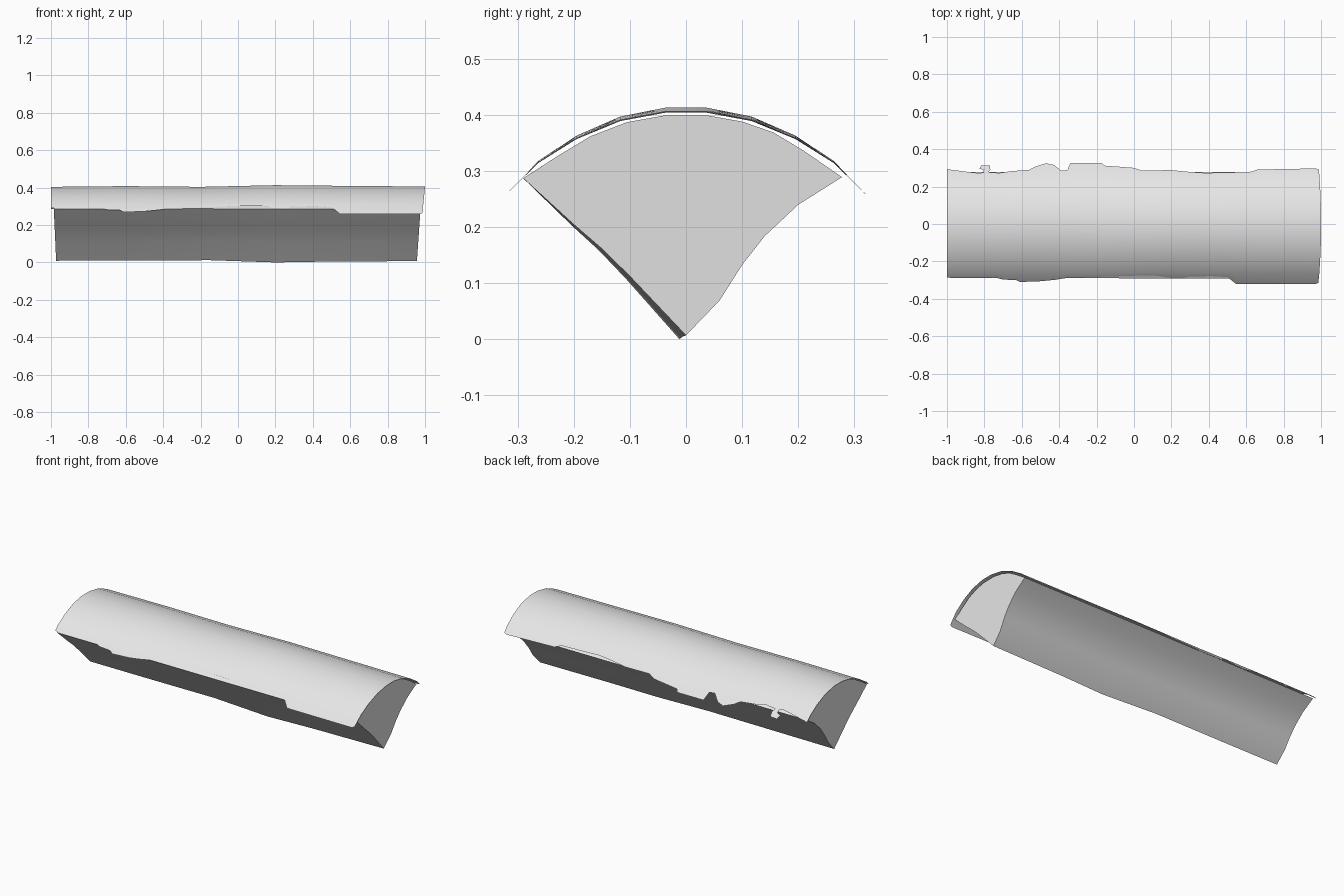
import bpy, bmesh

if "Cube" in bpy.data.objects:
    bpy.data.objects.remove(bpy.data.objects["Cube"])

wood = bpy.data.materials.new("pale grey wood")
wood.diffuse_color = (0.8, 0.8, 0.8, 1)
wood.use_nodes = True
wood.node_tree.nodes["Principled BSDF"].inputs["Base Color"].default_value = wood.diffuse_color


def lerp(table, x):
    """Piecewise linear lookup in a list of (x, value), extended at the ends."""
    i = 0
    while i < len(table) - 2 and x > table[i + 1][0]:
        i += 1
    (x0, v0), (x1, v1) = table[i], table[i + 1]
    return v0 + (v1 - v0) * (x - x0) / (x1 - x0)


def finish(bm, name, angle):
    me = bpy.data.meshes.new(name)
    bm.to_mesh(me)
    bm.free()
    me.materials.append(wood)
    ob = bpy.data.objects.new(name, me)
    bpy.context.collection.objects.link(ob)
    bpy.ops.object.select_all(action='DESELECT')
    ob.select_set(True)
    bpy.context.view_layer.objects.active = ob
    bpy.ops.object.shade_smooth_by_angle(angle=angle)
    return ob


# split wood wedge: quarter-log section lofted along x
SECTION = [(0, .008), (.06, .07), (.10, .133), (.14, .184), (.20, .24), (.278, .289),
           (.21, .336), (.155, .369), (.10, .388), (.038, .399), (-.038, .399),
           (-.105, .387), (-.17, .362), (-.23, .326), (-.29, .287),
           (-.20, .205), (-.15, .162), (-.10, .113)]
APEX_SHIFT = [(-1, 0, .001), (-.6, -.002, .002), (-.15, -.003, .004), (.2, -.012, -.008),
              (.5, -.006, -.003), (1, 0, -.001)]
bm = bmesh.new()
rings = []
for x, dy, dz in APEX_SHIFT:
    ring = []
    for y, z in SECTION:
        px = x
        if x == -1:
            px = -.972 - .045 * z          # slanted sawn ends
        elif x == 1:
            px = .956 + .07 * z
        w = max(0, 1 - z / .29)            # only the split edge wanders
        ring.append(bm.verts.new((px, y + dy * w, z + dz * w)))
    rings.append(ring)
n = len(SECTION)
for a, b in zip(rings, rings[1:]):
    for i in range(n):
        bm.faces.new((a[i], a[(i + 1) % n], b[(i + 1) % n], b[i]))
bm.faces.new(rings[0])
bm.faces.new(rings[-1])
bmesh.ops.recalc_face_normals(bm, faces=bm.faces)
finish(bm, "split_wood", 0.7)

# bark sheet: arc over the wedge with ragged long edges
ARC = [(.0, .413), (.036, .413), (.117, .397), (.195, .363), (.263, .318), (.325, .254)]
SWELL = [(-1, -.009), (-.6, -.005), (-.2, -.009), (.2, 0), (.6, -.004), (1, -.007)]
FRONT = [(-1, -.285), (-.98, -.288), (-.83, -.29), (-.75, -.284), (-.7, -.297), (-.63, -.3),
         (-.61, -.31), (-.5, -.306), (-.42, -.298), (-.35, -.287), (-.1, -.28), (.05, -.275),
         (.13, -.277), (.2, -.29), (.26, -.291), (.3, -.28), (.35, -.282), (.4, -.278),
         (.5, -.284), (.52, -.3), (.545, -.32), (.97, -.321), (.985, -.315), (1, -.3)]
BACK = [(-1, .293), (-.9, .28), (-.83, .272), (-.79, .278), (-.72, .273), (-.66, .282),
        (-.56, .29), (-.53, .306), (-.47, .325), (-.43, .316), (-.41, .302), (-.39, .286),
        (-.355, .288), (-.348, .31), (-.34, .325), (-.17, .325), (-.16, .312), (-.05, .304),
        (0, .3), (.04, .286), (.2, .288), (.28, .28), (.38, .273), (.5, .276), (.62, .278),
        (.66, .291), (.97, .297), (1, .29)]
ROWS = [-.263, -.195, -.117, -.036, .036, .117, .195, .263]


def bark_z(x, y):
    z = lerp(ARC, abs(y))
    return z + lerp(SWELL, x) * (z - .254) / .16


def bark_vert(bm, x, y):
    z = bark_z(x, y)
    return bm.verts.new((x - (.1 * (.406 - z) if x == 1 else 0), y, z))


bm = bmesh.new()
stations = sorted({p[0] for p in FRONT + BACK + SWELL})
cols = [[bark_vert(bm, x, y) for y in [lerp(FRONT, x)] + ROWS + [lerp(BACK, x)]]
        for x in stations]
for a, b in zip(cols, cols[1:]):
    for i in range(len(a) - 1):
        bm.faces.new((a[i], b[i], b[i + 1], a[i + 1]))
# loose flake on the back edge
flake = [(-.785, .272), (-.768, .288), (-.77, .312), (-.815, .314), (-.828, .296),
         (-.803, .29), (-.806, .273)]
bm.faces.new([bm.verts.new((x, y, bark_z(x, y))) for x, y in flake])
finish(bm, "bark", 1.0)
